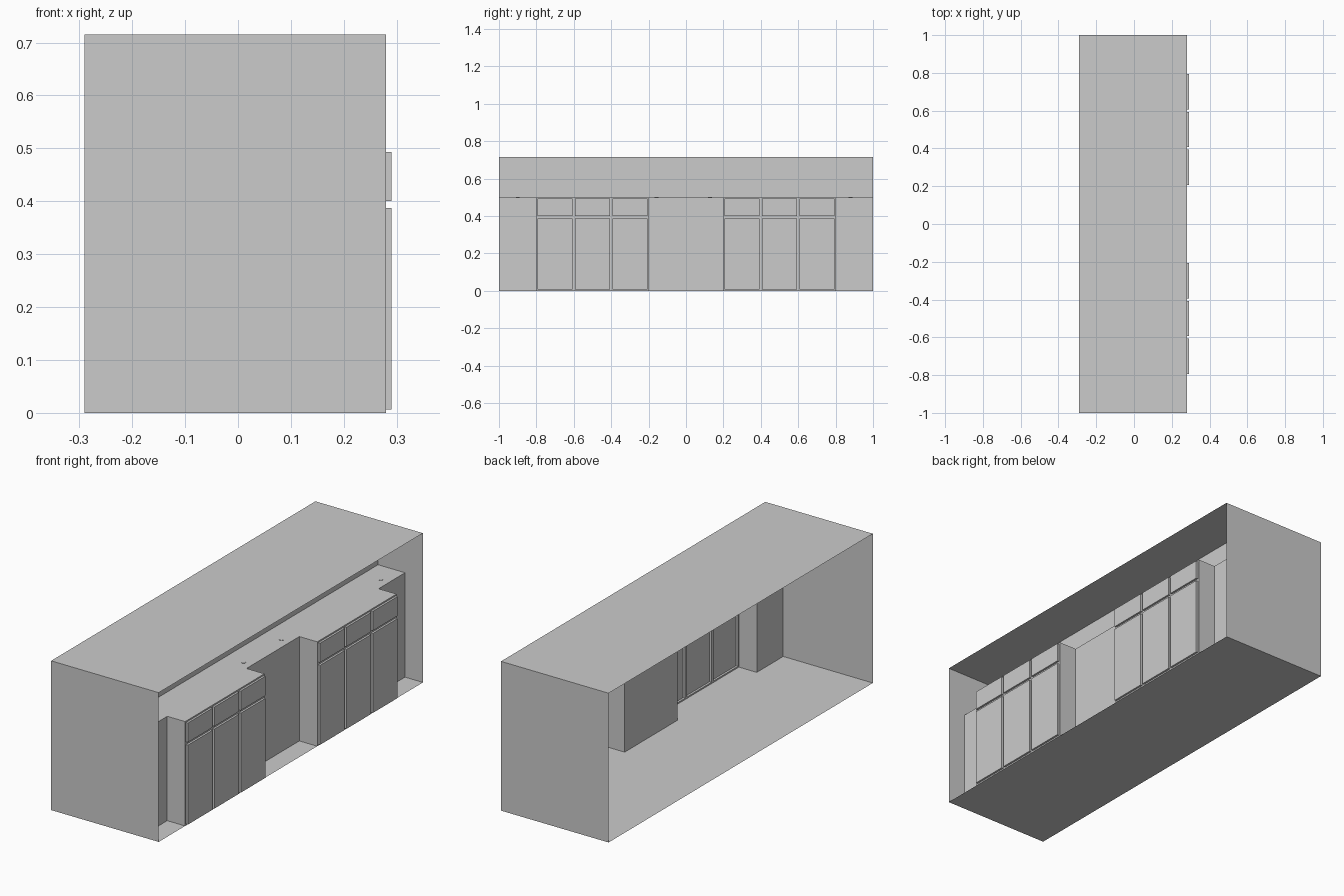
import bpy, bmesh

if "Cube" in bpy.data.objects:
    bpy.data.objects.remove(bpy.data.objects["Cube"])

X_BACK, X_FACE, X_RECESS, X_SPLASH = -0.29, 0.28, 0.185, 0.042
Z_TOP, Z_COUNTER, Z_DRAWER = 0.715, 0.5, 0.394
INSET, DEPTH = 0.0095, 0.01


def finish(name, bm):
    bmesh.ops.remove_doubles(bm, verts=bm.verts, dist=1e-5)
    mesh = bpy.data.meshes.new(name)
    bm.to_mesh(mesh)
    bm.free()
    obj = bpy.data.objects.new(name, mesh)
    bpy.context.collection.objects.link(obj)
    return obj


def face(bm, pts):
    return bm.faces.new([bm.verts.new(p) for p in pts])


# Outer shell: a box open at the front and the back
bm = bmesh.new()
a, b = X_BACK, X_FACE
face(bm, [(a, -1, 0), (a, 1, 0), (b, 1, 0), (b, -1, 0)])
face(bm, [(a, -1, Z_TOP), (b, -1, Z_TOP), (b, 1, Z_TOP), (a, 1, Z_TOP)])
face(bm, [(a, -1, 0), (b, -1, 0), (b, -1, Z_TOP), (a, -1, Z_TOP)])
face(bm, [(b, 1, 0), (a, 1, 0), (a, 1, Z_TOP), (b, 1, Z_TOP)])
finish("outer_shell", bm)

# Plan outline of the base units: two cabinets standing proud of a recessed wall
plan = [(X_RECESS, -1)]
for y0, y1 in ((-0.8, -0.2), (0.2, 0.8)):
    plan += [(X_RECESS, y0), (X_FACE, y0), (X_FACE, y1), (X_RECESS, y1)]
plan.append((X_RECESS, 1))

# Recessed walls and cabinet sides (the cabinet fronts are separate)
bm = bmesh.new()
for (x0, y0), (x1, y1) in zip(plan, plan[1:]):
    if x0 == x1 == X_FACE:
        continue
    face(bm, [(x0, y0, 0), (x1, y1, 0), (x1, y1, Z_COUNTER), (x0, y0, Z_COUNTER)])
finish("recessed_walls", bm)

# Counter top and the wall rising behind it
bm = bmesh.new()
face(bm, [(x, y, Z_COUNTER) for x, y in plan]
     + [(X_SPLASH, 1, Z_COUNTER), (X_SPLASH, -1, Z_COUNTER)])
face(bm, [(X_SPLASH, -1, Z_COUNTER), (X_SPLASH, 1, Z_COUNTER),
          (X_SPLASH, 1, Z_TOP), (X_SPLASH, -1, Z_TOP)])
finish("counter_and_backsplash", bm)

# Cabinet fronts: three doors with three drawers above, raised from the frame
for name, start in (("left_cabinet_front", -0.8), ("right_cabinet_front", 0.2)):
    bm = bmesh.new()
    for i in range(3):
        y0, y1 = start + 0.2 * i, start + 0.2 * (i + 1)
        for z0, z1 in ((0, Z_DRAWER), (Z_DRAWER, Z_COUNTER)):
            panel = face(bm, [(X_FACE, y0, z0), (X_FACE, y1, z0),
                              (X_FACE, y1, z1), (X_FACE, y0, z1)])
            panel.normal_update()
            bmesh.ops.inset_individual(bm, faces=[panel], thickness=INSET)
            bmesh.ops.inset_individual(bm, faces=[panel], thickness=0, depth=DEPTH)
    finish(name, bm)

# Small round studs on the counter
for i, y in enumerate((-0.9, -0.158, 0.128, 0.88)):
    bpy.ops.mesh.primitive_cylinder_add(vertices=8, radius=0.01, depth=0.004,
                                        location=(0.14, y, Z_COUNTER))
    bpy.context.object.name = f"counter_stud_{i + 1}"
